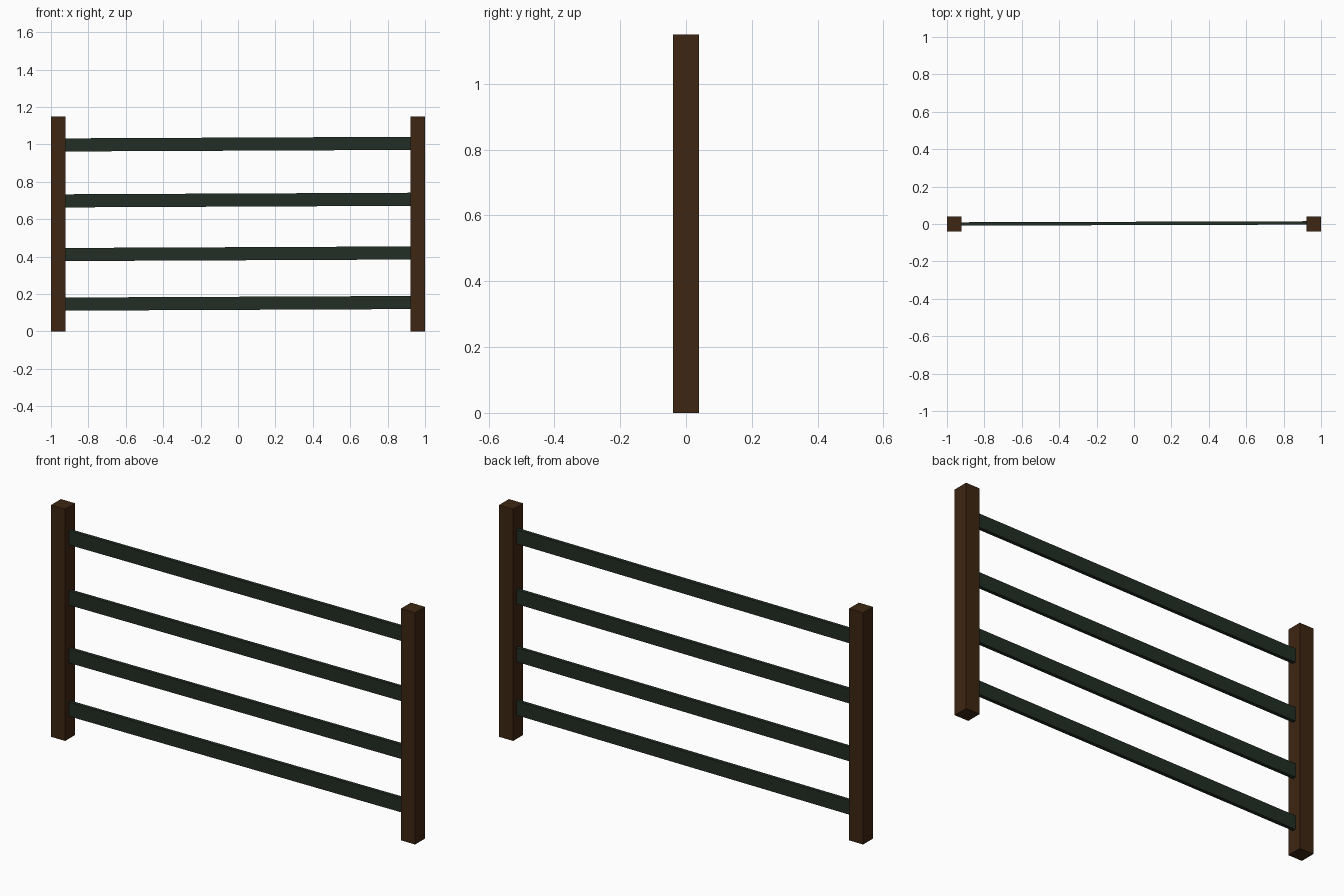
import bpy, math

if "Cube" in bpy.data.objects:
    bpy.data.objects.remove(bpy.data.objects["Cube"])

def material(name, rgb):
    m = bpy.data.materials.new(name)
    m.diffuse_color = (*rgb, 1.0)
    m.use_nodes = True
    m.node_tree.nodes["Principled BSDF"].inputs["Base Color"].default_value = m.diffuse_color
    return m

brown = material("dark_brown_wood", (0.048, 0.019, 0.006))
green = material("dark_green_paint", (0.016, 0.027, 0.018))

def box(name, centre, size, mat, rot=(0, 0, 0)):
    bpy.ops.mesh.primitive_cube_add(size=1, location=centre)
    ob = bpy.context.object
    ob.name = name
    ob.scale = size
    ob.rotation_euler = rot
    ob.data.materials.append(mat)
    return ob

# Two square end posts
for side, x in (("left", -0.961), ("right", 0.961)):
    box(f"{side}_post", (x, 0, 0.575), (0.078, 0.078, 1.15), brown)

# Four thin rails, very slightly askew, let into the posts
tilt = (0, -0.0045, 0.003)
for i, z in enumerate((0.15, 0.415, 0.702, 1.001)):
    box(f"rail_{i + 1}", (0, 0.003, z), (1.86, 0.018, 0.07), green, tilt)
